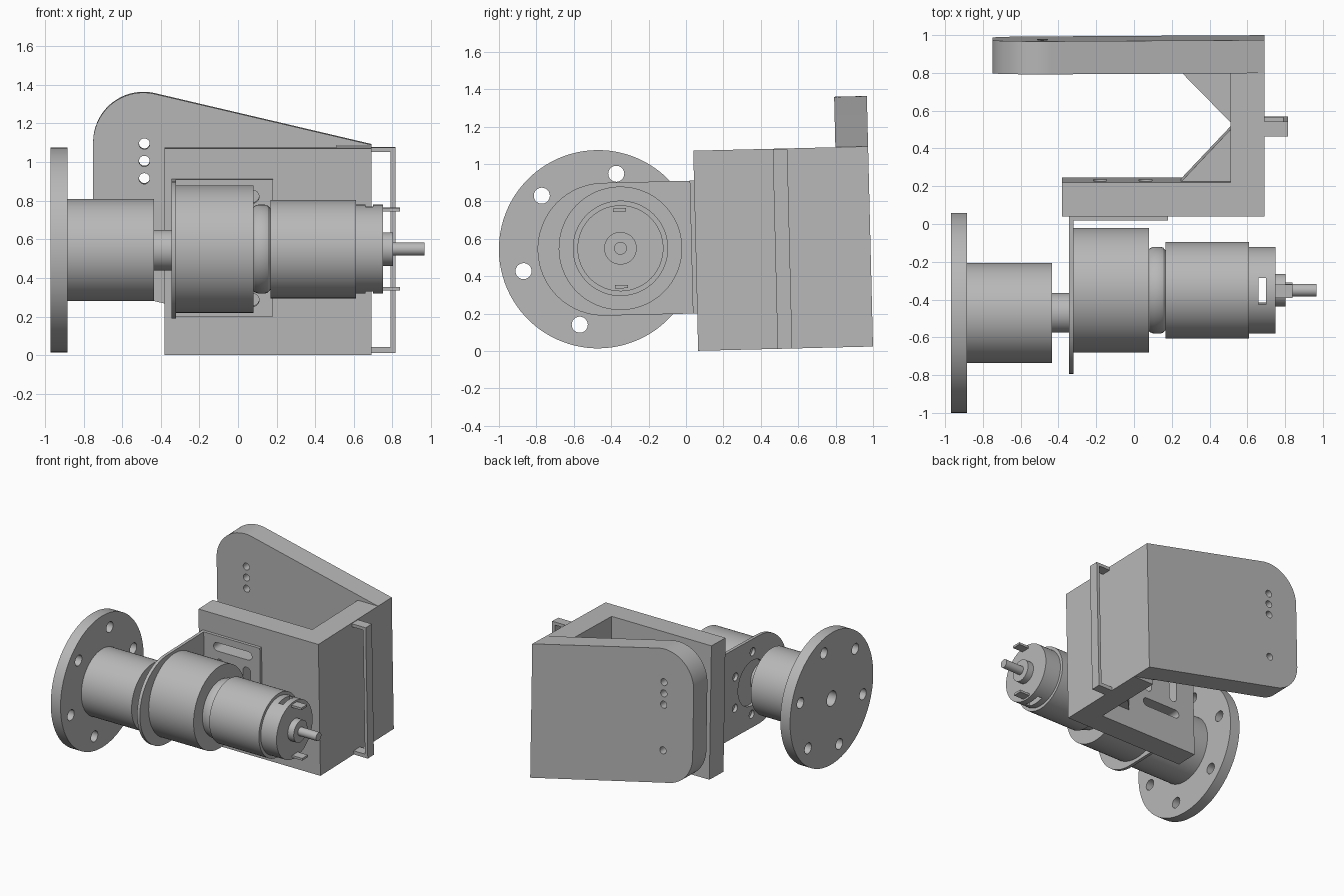
import bpy, bmesh, math
from mathutils import Vector, Matrix

if "Cube" in bpy.data.objects:
    bpy.data.objects.remove(bpy.data.objects["Cube"])

TILT = math.radians(1.4)
GREY = (0.48, 0.48, 0.48, 1)
mat = bpy.data.materials.new("plain_grey")
mat.use_nodes = True
mat.diffuse_color = GREY
mat.node_tree.nodes["Principled BSDF"].inputs["Base Color"].default_value = GREY


def finish(name, bm):
    bmesh.ops.recalc_face_normals(bm, faces=bm.faces)
    me = bpy.data.meshes.new(name)
    bm.to_mesh(me)
    bm.free()
    me.materials.append(mat)
    ob = bpy.data.objects.new(name, me)
    bpy.context.collection.objects.link(ob)
    return ob


def prism(name, pts, axis, lo, hi):
    """Extrude a 2D outline along x, y or z."""
    place = {"x": lambda a, b, d: (d, a, b),
             "y": lambda a, b, d: (a, d, b),
             "z": lambda a, b, d: (a, b, d)}[axis]
    bm = bmesh.new()
    face = bm.faces.new([bm.verts.new(place(a, b, lo)) for a, b in pts])
    new = bmesh.ops.extrude_face_region(bm, geom=[face])["geom"]
    move = Vector(place(0, 0, hi - lo))
    bmesh.ops.translate(bm, vec=move, verts=[v for v in new if isinstance(v, bmesh.types.BMVert)])
    return finish(name, bm)


def arc(cx, cy, r, a0, a1, n=24):
    steps = [math.radians(a0 + (a1 - a0) * i / n) for i in range(n + 1)]
    return [(cx + r * math.cos(a), cy + r * math.sin(a)) for a in steps]


def disc(name, c, r, axis, lo, hi, n=64):
    return prism(name, arc(*c, r, 0, 360 - 360 / n, n - 1), axis, lo, hi)


def box(name, x, y, z):
    return prism(name, [(x[0], y[0]), (x[1], y[0]), (x[1], y[1]), (x[0], y[1])], "z", *z)


def slot(p, q, r, lo, hi):
    """Round-ended slot cutter through y."""
    a = math.degrees(math.atan2(q[1] - p[1], q[0] - p[0]))
    return prism("cutter", arc(*q, r, a - 90, a + 90, 12) + arc(*p, r, a + 90, a + 270, 12), "y", lo, hi)


def lathe(name, c, profile, n=64):
    """Turn an (x, radius) profile about an x-directed axis."""
    bm = bmesh.new()
    vs = [bm.verts.new((x, c[0] + r, c[1])) for x, r in profile]
    es = [bm.edges.new(e) for e in zip(vs, vs[1:])]
    bmesh.ops.spin(bm, geom=vs + es, cent=(0, *c), axis=(1, 0, 0), angle=math.tau, steps=n)
    bmesh.ops.remove_doubles(bm, verts=bm.verts, dist=1e-4)
    return finish(name, bm)


def combine(ob, others, op="DIFFERENCE"):
    for other in others:
        mod = ob.modifiers.new("cut", "BOOLEAN")
        mod.operation, mod.solver, mod.object = op, "EXACT", other
        bpy.context.view_layer.objects.active = ob
        bpy.ops.object.modifier_apply(modifier=mod.name)
        bpy.data.objects.remove(other)
    return ob


HUB = (-0.457, 0.556)      # output axis (y, z)
MOTOR = (-0.337, 0.558)    # motor axis (y, z)
parts = []

# Bracket: front arm, web and inner gussets
front_arm = box("front_arm", (-0.38, 0.69), (0.065, 0.245), (0, 1.07))
web = box("web", (0.51, 0.69), (0.245, 0.825), (0, 1.07))
gussets = [prism("gusset_" + side, [(0.25, y0), (0.51, y0), (0.51, y1)], "z", 0.15, 0.85)
           for side, y0, y1 in (("front", 0.245, 0.52), ("back", 0.825, 0.56))]

# Back arm: sloping plate with two rounded ends and a row of holes
SLOPE = math.degrees(math.atan(0.234))
outline = [(0.69, 0.0), (0.69, 1.07)]
outline += arc(-0.49, 1.08, 0.26, 90 - SLOPE, 180) + arc(-0.49, 0.54, 0.26, 180, 270 - SLOPE)
back_arm = prism("back_arm", outline, "y", 0.825, 1.0)
combine(back_arm, [disc("cutter", (-0.485, z), 0.028, "y", 0.7, 1.1, 24)
                   for z in (0.53, 0.895, 0.985, 1.075)])

# Rear pull handle on the web
handle = box("handle", (0.68, 0.815), (0.49, 0.568), (0.0, 1.065))
combine(handle, [box("cutter", (0.6, 0.79), (0.4, 0.7), (0.03, 1.04))])

# L-shaped motor mount: side plate and front plate
side_plate = box("mount_side_plate", (-0.345, 0.18), (0.042, 0.065), (0.2, 0.91))
plate = [(0.05, 0.2), (0.05, 0.91)] + arc(-0.425, 0.555, 0.355, 90, 270, 32)
front_plate = prism("mount_front_plate", plate, "x", -0.345, -0.32)
holes = [disc("cutter", MOTOR, 0.18, "x", -0.4, -0.3)]
for k in range(6):
    a = math.radians(30 + 60 * k)
    c = (MOTOR[0] + 0.25 * math.cos(a), MOTOR[1] + 0.25 * math.sin(a))
    holes.append(disc("cutter", c, 0.032, "x", -0.4, -0.3, 20))
combine(front_plate, holes)

# Adjustment slots through the side plate and the front arm
for ob in (side_plate, front_arm):
    combine(ob, [slot(p, q, 0.034, 0, 0.3) for p, q in (
        ((-0.2, 0.82), (0.075, 0.82)), ((-0.2, 0.285), (0.075, 0.285)),
        ((-0.18, 0.42), (-0.18, 0.69)), ((0.06, 0.42), (0.06, 0.69)))])

# Flange, hub and output shaft, with bolt holes and a centre bore
flange = lathe("flange_hub", HUB, [(-0.97, 0), (-0.97, 0.53), (-0.883, 0.53), (-0.883, 0.265),
                                   (-0.435, 0.265), (-0.435, 0.105), (-0.31, 0.105), (-0.31, 0)], 96)
bores = [disc("cutter", HUB, 0.06, "x", -1.1, -0.87, 32)]
for k in range(6):
    a = math.radians(15 + 60 * k)
    c = (HUB[0] + 0.415 * math.cos(a), HUB[1] + 0.415 * math.sin(a))
    bores.append(disc("cutter", c, 0.043, "x", -1.1, -0.8, 24))
combine(flange, bores)

# Gearbox and motor
gearbox = lathe("gearbox", MOTOR, [(-0.32, 0), (-0.32, 0.33), (0.08, 0.33), (0.08, 0)], 96)
neck = [(0.07, 0), (0.07, 0.205), (0.085, 0.223), (0.105, 0.23), (0.14, 0.23), (0.155, 0.225), (0.168, 0.21)]
body = [(0.168, 0.255), (0.61, 0.255), (0.61, 0.23), (0.75, 0.23), (0.75, 0.087),
        (0.803, 0.087), (0.803, 0.034), (0.965, 0.034), (0.965, 0)]
motor = lathe("motor", MOTOR, neck + body)
my = MOTOR[0]
combine(motor, [box("cutter", (0.66, 0.70), (my - 0.07, my + 0.07), (0.2, 0.9))])

# Electrical terminals above and below the motor shaft
terminals = [box("terminal_" + n, (0.74, 0.84), (my - 0.035, my + 0.035), (z - 0.009, z + 0.009))
             for n, z in (("upper", MOTOR[1] + 0.205), ("lower", MOTOR[1] - 0.205))]

# Lean the whole assembly slightly and shade round parts smoothly
lean = Matrix.Rotation(TILT, 4, "X")
bpy.ops.object.select_all(action="DESELECT")
for ob in [front_arm, web, back_arm, handle, side_plate, front_plate, flange, gearbox, motor] + gussets + terminals:
    ob.data.transform(lean)
    ob.select_set(True)
bpy.context.view_layer.objects.active = motor
bpy.ops.object.shade_smooth_by_angle(angle=math.radians(30))
